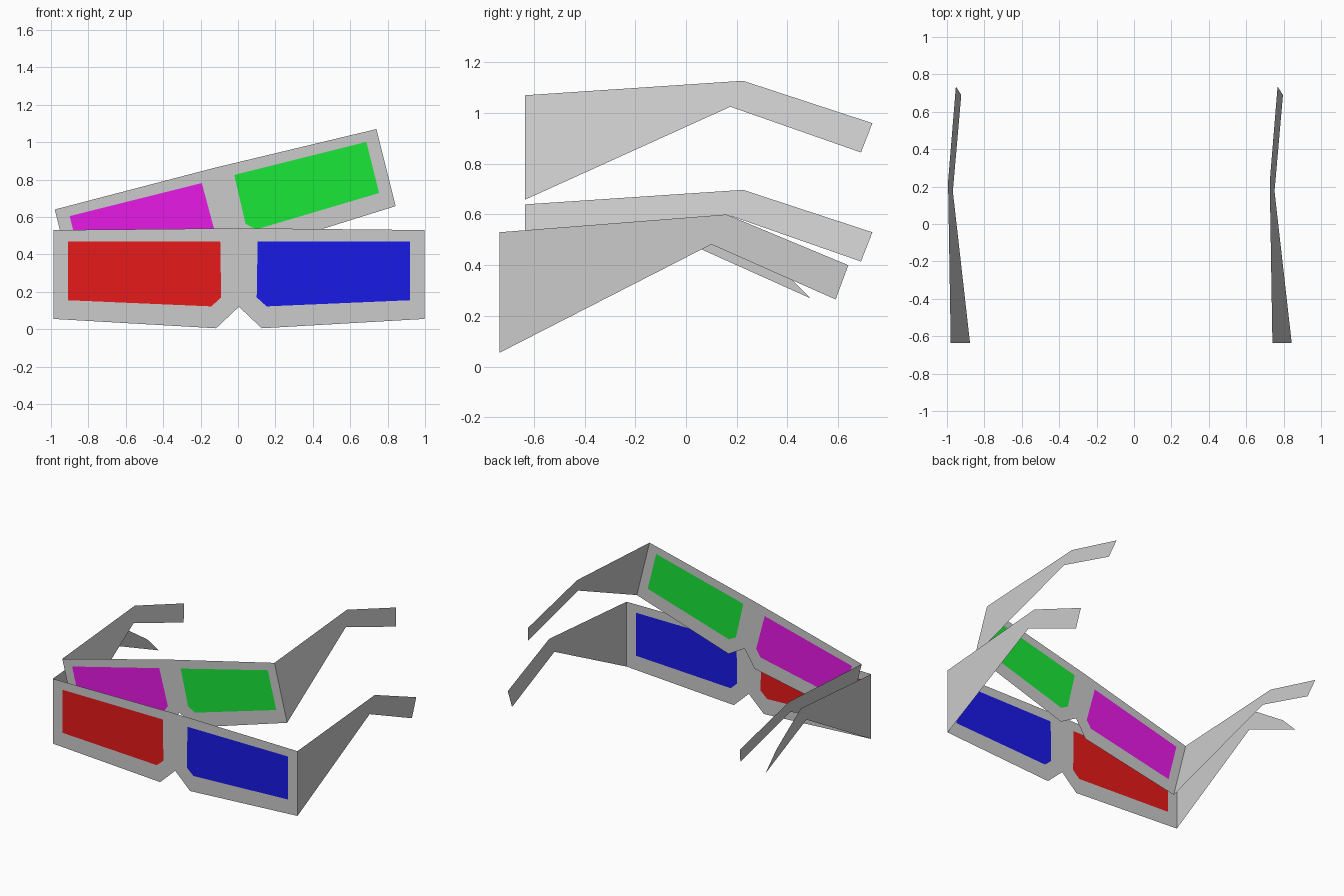
import bpy
from math import radians
from mathutils import Matrix

if "Cube" in bpy.data.objects:
    bpy.data.objects.remove(bpy.data.objects["Cube"])

RING = [(0.992, 0.53), (0, 0.54), (0, 0.12), (0.122, 0.005), (0.992, 0.055)]   # outer half of frame
LENS = [(0.915, 0.47), (0.10, 0.47), (0.095, 0.17), (0.148, 0.122), (0.915, 0.155)]


def mesh(name, verts, faces, matrix, color=None):
    me = bpy.data.meshes.new(name)
    me.from_pydata([matrix @ v for v in map(vec, verts)], [], faces)
    me.update()
    ob = bpy.data.objects.new(name, me)
    bpy.context.collection.objects.link(ob)
    if color:
        mat = bpy.data.materials.new(name)
        mat.diffuse_color = (*color, 1)
        mat.use_nodes = True
        mat.node_tree.nodes["Principled BSDF"].inputs["Base Color"].default_value = mat.diffuse_color
        me.materials.append(mat)
    return ob


def vec(v):
    return Matrix.Translation(v).to_translation()


def glasses(prefix, matrix, temples, lenses):
    # card frame: a ring of quads around each lens opening, mirrored
    verts, faces = [], []
    for s in (1, -1):
        b = len(verts)
        verts += [(s * x, 0, z) for x, z in RING + LENS]
        for i in range(5):
            j = (i + 1) % 5
            f = [b + i, b + j, b + 5 + j, b + 5 + i]
            faces.append(f if s < 0 else f[::-1])
    for f in faces:
        f.reverse()
    mesh(prefix + "_frame", verts, faces, matrix)

    for s, side, profile, (label, color) in zip((-1, 1), ("left", "right"), temples, lenses):
        # coloured lens
        order = list(range(5))
        mesh(f"{prefix}_{label}_lens", [(s * x, 0, z) for x, z in LENS],
             [order if s > 0 else order[::-1]], matrix, color)
        # flat ear piece: wide panel plus bent tip
        pts = [(0, 0.055), (0, 0.53)] + profile
        n = len(pts)
        panel, tip = [0, 1, 2, n - 1], list(range(2, n))
        faces = [panel, tip] if s < 0 else [panel[::-1], tip[::-1]]
        mesh(f"{prefix}_{side}_temple", [(s * 0.992, y, z) for y, z in pts],
             [f[::-1] for f in faces], matrix)


# front pair: the left ear piece ends in a curled point
full = [(0.895, 0.60), (1.375, 0.40), (1.325, 0.265), (0.835, 0.482)]
curled = [(0.815, 0.59), (1.095, 0.40), (1.225, 0.27), (0.75, 0.483)]
glasses("front", Matrix.Translation((0.005, -0.735, 0)), (curled, full),
        (("red", (0.8, 0.01, 0.01)), ("blue", (0.01, 0.01, 0.8))))

# rear pair: slightly smaller, raised and tilted
back = [(0.86, 0.596), (1.37, 0.403), (1.325, 0.27), (0.81, 0.478)]
tilt = (Matrix.Translation((-0.005, -0.635, 0.3955)) @ Matrix.Rotation(radians(-14.04), 4, 'Y')
        @ Matrix.Diagonal((0.8936, 1, 0.8936, 1)))
glasses("rear", tilt, (back, back),
        (("magenta", (0.8, 0.01, 0.8)), ("green", (0.01, 0.8, 0.04))))
